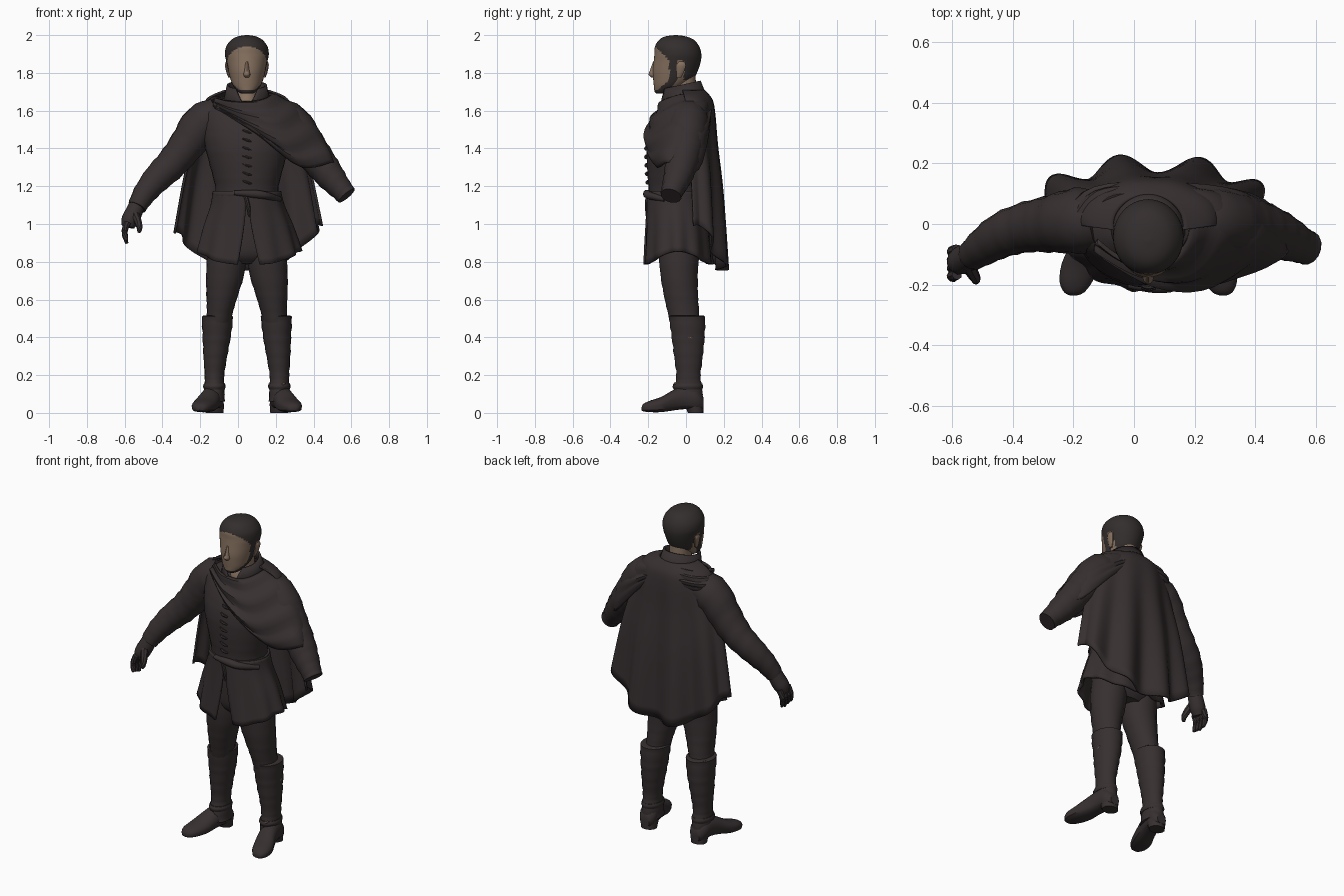
import bpy, math
from mathutils import Vector

CX = 0.047  # body centre line


def material(name, rgb):
    m = bpy.data.materials.new(name)
    m.diffuse_color = (*rgb, 1)
    return m


CLOTH = material("dark cloth", (0.038, 0.029, 0.030))
HAIR = material("dark hair", (0.034, 0.027, 0.027))
SKIN = material("skin", (0.24, 0.165, 0.115))
TAN = material("tan leather", (0.32, 0.17, 0.10))


def spline(keys, steps=4):
    """Catmull-Rom through tuples of any length."""
    out = []
    for i in range(len(keys) - 1):
        a, b, c, d = keys[max(i - 1, 0)], keys[i], keys[i + 1], keys[min(i + 2, len(keys) - 1)]
        for j in range(steps):
            t = j / steps
            out.append(tuple(q + 0.5 * t * (r - p + t * (2 * p - 5 * q + 4 * r - s + t * (3 * (q - r) + s - p)))
                             for p, q, r, s in zip(a, b, c, d)))
    return out + [tuple(keys[-1])]


def skin_rows(name, rows, mats, closed=True, thick=0, angle=40, rule=None):
    """Mesh through equal-length rows of points; closed rows are capped."""
    n = len(rows[0])
    verts = [v for r in rows for v in r]
    faces = [(i * n + j, i * n + (j + 1) % n, (i + 1) * n + (j + 1) % n, (i + 1) * n + j)
             for i in range(len(rows) - 1) for j in range(n if closed else n - 1)]
    if closed:
        faces += [tuple(reversed(range(n))), tuple(range(len(verts) - n, len(verts)))]
    me = bpy.data.meshes.new(name)
    me.from_pydata(verts, [], faces)
    ob = bpy.data.objects.new(name, me)
    bpy.context.collection.objects.link(ob)
    for m in mats:
        me.materials.append(m)
    if rule:
        for p in me.polygons:
            p.material_index = rule(p.center)
    bpy.ops.object.select_all(action='DESELECT')
    ob.select_set(True)
    bpy.context.view_layer.objects.active = ob
    bpy.ops.object.mode_set(mode='EDIT')
    bpy.ops.mesh.select_all(action='SELECT')
    bpy.ops.mesh.normals_make_consistent(inside=False)
    bpy.ops.object.mode_set(mode='OBJECT')
    bpy.ops.object.shade_smooth_by_angle(angle=math.radians(angle))
    if thick:
        s = ob.modifiers.new("thickness", 'SOLIDIFY')
        s.thickness, s.offset = thick, 0
    return ob


def loft(name, keys, mat=CLOTH, n=24, steps=4, wrinkle=0, mats=None, rule=None):
    """Stack of ellipses: (x, z, half width, front y, back y)."""
    rows = []
    for k, (x, z, rx, y0, y1) in enumerate(spline(keys, steps)):
        f = 1 + wrinkle * math.sin(k * 2.4)
        rows.append([(x + f * rx * math.cos(a), (y0 + y1) / 2 + f * (y1 - y0) / 2 * math.sin(a), z)
                     for a in (2 * math.pi * j / n for j in range(n))])
    return skin_rows(name, rows, mats or [mat], rule=rule)


def tube(name, keys, mat=CLOTH, n=14, steps=4, wrinkle=0):
    """Round limb along a path of (x, y, z, radius)."""
    pts = spline(keys, steps)
    rows = []
    for i, p in enumerate(pts):
        t = Vector(pts[min(i + 1, len(pts) - 1)][:3]) - Vector(pts[max(i - 1, 0)][:3])
        q = t.to_track_quat('Z', 'Y')
        rows.append([])
        for j in range(n):
            a = 2 * math.pi * j / n
            r = p[3] * (1 + wrinkle * math.sin(i * 2.2 + 2 * math.sin(a)))
            rows[-1].append(Vector(p[:3]) + q @ Vector((r * math.cos(a), r * math.sin(a), 0)))
    return skin_rows(name, rows, [mat])


# Head: skin face, hair cap, sideburns and chin beard by position
def head_rule(c):
    d, y, z = abs(c.x - CX), c.y, c.z
    cap = z > 1.938 - .04 * (d / .09) ** 3 or (y > -0.095 and z > 1.865) or y > -0.012 and z > 1.765
    sideburn = -0.088 < y < -0.045 and z > 1.76
    jaw = z < 1.765 and -0.088 - (1.765 - z) * 1.1 < y < -0.05 - (1.765 - z) * .6
    return 1 if cap or sideburn or jaw or z < 1.708 else 0


loft("head", [(CX, 1.69, .03, -.155, -.09), (CX, 1.70, .046, -.166, -.06), (CX, 1.73, .072, -.17, -.01),
              (CX, 1.77, .088, -.174, .04), (CX, 1.81, .098, -.176, .062), (CX, 1.86, .109, -.171, .078),
              (CX, 1.90, .116, -.167, .081), (CX, 1.94, .109, -.164, .07), (CX, 1.975, .082, -.142, .042),
              (CX, 1.993, .048, -.11, .0), (CX, 2.0, .008, -.06, -.05)],
     n=56, steps=6, mats=[SKIN, HAIR], rule=head_rule)
loft("nose", [(CX, 1.775, .011, -.182, -.15), (CX, 1.79, .018, -.198, -.15), (CX, 1.81, .014, -.192, -.15),
              (CX, 1.86, .008, -.174, -.15)], SKIN, n=12)
loft("neck", [(CX, 1.58, .08, -.115, .06), (CX, 1.65, .064, -.105, .055), (CX, 1.70, .06, -.085, .055),
              (CX, 1.79, .062, -.07, .05)], SKIN)
for s in (-1, 1):
    x = CX + s * .098
    loft("ear", [(x - s * .006, 1.775, .006, -.05, -.025), (x, 1.80, .01, -.05, -.012),
                 (x + s * .008, 1.84, .01, -.05, .0), (x + s * .007, 1.86, .006, -.04, -.012)], SKIN, n=10)

# Tunic body, with hips inside the skirt
loft("tunic", [(CX, 1.675, .085, -.07, .08), (CX, 1.65, .17, -.095, .10), (CX, 1.60, .238, -.135, .12),
               (CX, 1.5, .236, -.185, .13), (CX, 1.4, .22, -.208, .12), (CX, 1.28, .188, -.205, .10),
               (CX, 1.18, .166, -.197, .09), (CX, 1.10, .178, -.195, .09)], n=32, wrinkle=.006)
loft("hips", [(CX, 1.12, .15, -.15, .08), (CX, .95, .19, -.15, .09), (CX, .84, .19, -.14, .08),
              (CX, .79, .12, -.10, .05)])

# Standing collar, open in a V at the throat
rows = []
for z, rx, ry, cy, gap in ((1.62, .13, .125, -.005, .04), (1.68, .112, .112, -.018, .30), (1.735, .1, .1, -.028, .62)):
    rows.append([])
    for j in range(31):
        a = -math.pi / 2 + gap + (2 * math.pi - 2 * gap) * j / 30
        rows[-1].append((CX + rx * math.cos(a), cy + ry * math.sin(a), z + .022 * math.sin(a)))
skin_rows("collar", rows, [CLOTH], closed=False, thick=.012)

# Pleated skirt split at the front
rows = []
for k, (z, rx, y0, y1, gap) in enumerate(spline([(1.17, .175, -.2, .095, .01), (1.08, .19, -.203, .1, .04),
                                                 (.95, .23, -.208, .12, .11), (.785, .268, -.218, .135, .22)])):
    v = (1.17 - z) / .385
    rows.append([])
    for j in range(73):
        a = -math.pi / 2 + gap + (2 * math.pi - 2 * gap) * j / 72
        f = 1 + .04 * v * math.cos(11 * a)
        zz = z + v * .07 * abs(math.cos(a)) ** 3
        rows[-1].append((CX + .01 * v + f * rx * math.cos(a), (y0 + y1) / 2 + f * (y1 - y0) / 2 * math.sin(a), zz))
skin_rows("skirt", rows, [CLOTH], closed=False, thick=.014)

# Belt, knot, hanging end and front fastenings
loft("belt", [(CX, 1.135, .180, -.203, .1), (CX, 1.155, .185, -.21, .105), (CX, 1.175, .180, -.205, .1)])
tube("belt_knot", [(-.02, -.2, 1.165, .012), (.08, -.206, 1.16, .022), (.15, -.19, 1.15, .02),
                   (.22, -.11, 1.13, .014)], n=10)
tube("belt_end", [(.04, -.203, 1.15, .012), (.055, -.206, 1.09, .011), (.06, -.206, 1.04, .007)], n=8)
for i in range(8):
    z = 1.22 + .045 * i
    y = -.200 - .010 * math.sin(math.pi * (z - 1.18) / .4) + max(0, z - 1.43) * .3
    tube("fastening", [(CX - .022, y, z + .008, .005), (CX, y - .005, z, .008), (CX + .024, y, z - .008, .005)], n=6, steps=2)

# Legs, boots and feet, mirrored about the centre line
for s, side in ((-1, "right"), (1, "left")):
    def at(keys):
        return [(CX + s * d, *rest) for d, *rest in keys]
    loft(side + "_leg", at([(.10, .95, .098, -.15, .08), (.112, .76, .103, -.14, .065), (.13, .63, .085, -.12, .065),
                            (.142, .54, .07, -.1, .07), (.155, .45, .065, -.08, .075)]), n=18, wrinkle=.015)
    loft(side + "_boot", at([(.155, .515, .073, -.085, .092), (.156, .50, .082, -.09, .102),
                             (.160, .40, .074, -.077, .1), (.167, .30, .063, -.064, .09),
                             (.172, .2, .052, -.052, .078), (.172, .14, .052, -.06, .085),
                             (.172, .06, .056, -.07, .092)]), n=18, wrinkle=.03)
    loft(side + "_ankle_strap", at([(.172, .125, .055, -.066, .086), (.172, .14, .06, -.071, .09),
                                    (.172, .155, .056, -.064, .086)]), n=16)
    loft(side + "_heel", at([(.172, 0, .048, .01, .092), (.172, .05, .052, -.01, .094)]), n=16, steps=1)
    # y, distance out, half width, bottom, top
    rows = []
    for y, d, w, b, t in spline([(.093, .172, .03, .02, .08), (.06, .174, .053, .015, .13), (0, .182, .055, .02, .145),
                                 (-.06, .198, .056, .014, .125), (-.13, .222, .063, .004, .085),
                                 (-.19, .238, .054, .004, .065), (-.225, .244, .033, .008, .048),
                                 (-.235, .246, .012, .014, .03)], 3):
        rows.append([])
        for j in range(16):
            a = 2 * math.pi * j / 16
            c, q = math.cos(a), math.sin(a)
            low = b + (t - b) * (.5 + .5 * q) if q > 0 else b + (t - b) * .5 * (1 - abs(q) ** .45)
            rows[-1].append((CX + s * d + w * c, y, low))
    skin_rows(side + "_foot", rows, [CLOTH])

# Small tan strap ends on the left boot
tube("boot_strap_end", [(.279, .015, .395, .004), (.279, .035, .40, .004)], TAN, n=6, steps=2)
tube("ankle_strap_end", [(.235, -.064, .15, .005), (.248, -.058, .158, .005)], TAN, n=6, steps=2)

# Sleeves
tube("right_sleeve", [(-.11, .015, 1.57, .10), (-.19, .01, 1.53, .108), (-.27, .0, 1.42, .095), (-.35, -.01, 1.32, .084),
                      (-.43, -.035, 1.24, .075), (-.495, -.075, 1.16, .062), (-.535, -.105, 1.09, .05)], wrinkle=.03)
tube("left_sleeve", [(.20, .015, 1.57, .10), (.28, .01, 1.53, .108), (.36, -.005, 1.42, .1), (.43, -.02, 1.33, .088),
                     (.495, -.045, 1.245, .076), (.55, -.07, 1.18, .06), (.575, -.08, 1.15, .056)], wrinkle=.03)

# Gloved hand
tube("palm", [(-.53, -.10, 1.11, .042), (-.552, -.112, 1.06, .046), (-.572, -.122, 1.02, .046),
              (-.583, -.127, .985, .034)], n=10)
for i in range(4):
    y = -.085 - .027 * i
    tube("finger", [(-.583, y, 1.01, .018), (-.600, y - .005, .965, .017), (-.595, y - .012, .925, .014),
                    (-.588, y - .015, .897 + .008 * abs(i - 1), .008)], n=8, steps=3)
tube("thumb", [(-.55, -.13, 1.06, .024), (-.53, -.165, 1.015, .02), (-.521, -.183, .98, .016),
               (-.525, -.19, .955, .008)], n=8, steps=3)

# Pleated cape hanging from the shoulders down the back
rows = []
keys = spline([(0, .115, -.005, .10), (.05, .20, .01, .125), (.13, .235, .02, .13), (.30, .27, .03, .13),
               (.58, .325, .045, .137), (1, .38, .06, .135)], 5)
for v, rx, y0, ry in keys:
    rows.append([])
    for j in range(97):
        a = math.radians(-8) + math.radians(196) * j / 96
        hem = .755 + .22 * abs(math.cos(a)) ** 2.5 + .02 * math.cos(a)
        fold = .034 * v ** 1.2 * math.cos(9 * (a - math.radians(66)))
        rows[-1].append((CX + .012 * v + (rx + fold * .5) * math.cos(a), y0 + (ry + fold) * math.sin(a),
                         1.705 - (1.705 - hem) * v))
skin_rows("cape", rows, [CLOTH], closed=False, thick=.012)

# Mantle wrapped across the chest and over one shoulder, tucked in at the back
neck = [(-.12, -.05, 1.66), (-.03, -.11, 1.645), (.11, -.12, 1.65), (.18, -.03, 1.68), (.15, .07, 1.69),
        (.04, .09, 1.69), (-.08, .08, 1.68), (-.14, .0, 1.66)]
mid = [(-.13, -.08, 1.635), (.03, -.165, 1.575), (.20, -.165, 1.55), (.30, -.03, 1.62), (.26, .09, 1.62),
       (.04, .115, 1.66), (-.12, .10, 1.65), (-.20, .01, 1.635)]
low = [(-.12, -.09, 1.62), (.08, -.200, 1.505), (.27, -.195, 1.41), (.425, -.06, 1.48), (.39, .085, 1.45),
       (.14, .13, 1.61), (-.13, .115, 1.62), (-.235, .015, 1.60)]
tip = [(-.11, -.09, 1.61), (.10, -.2, 1.485), (.33, -.16, 1.31), (.50, -.10, 1.33), (.44, .065, 1.29),
       (.15, .125, 1.58), (-.13, .11, 1.59), (-.24, .02, 1.57)]
columns = [spline(c, 6) for c in zip(*(spline(r, 5) for r in (neck, mid, low, tip)))]
rows = []
for i in range(len(columns[0])):
    ripple = .008 * math.sin(i * 1.3)
    rows.append([(c[i][0], c[i][1] + (-ripple if c[i][1] < 0 else ripple * .4), c[i][2] + ripple * .5) for c in columns])
skin_rows("mantle", rows, [CLOTH], closed=False, thick=.014)
